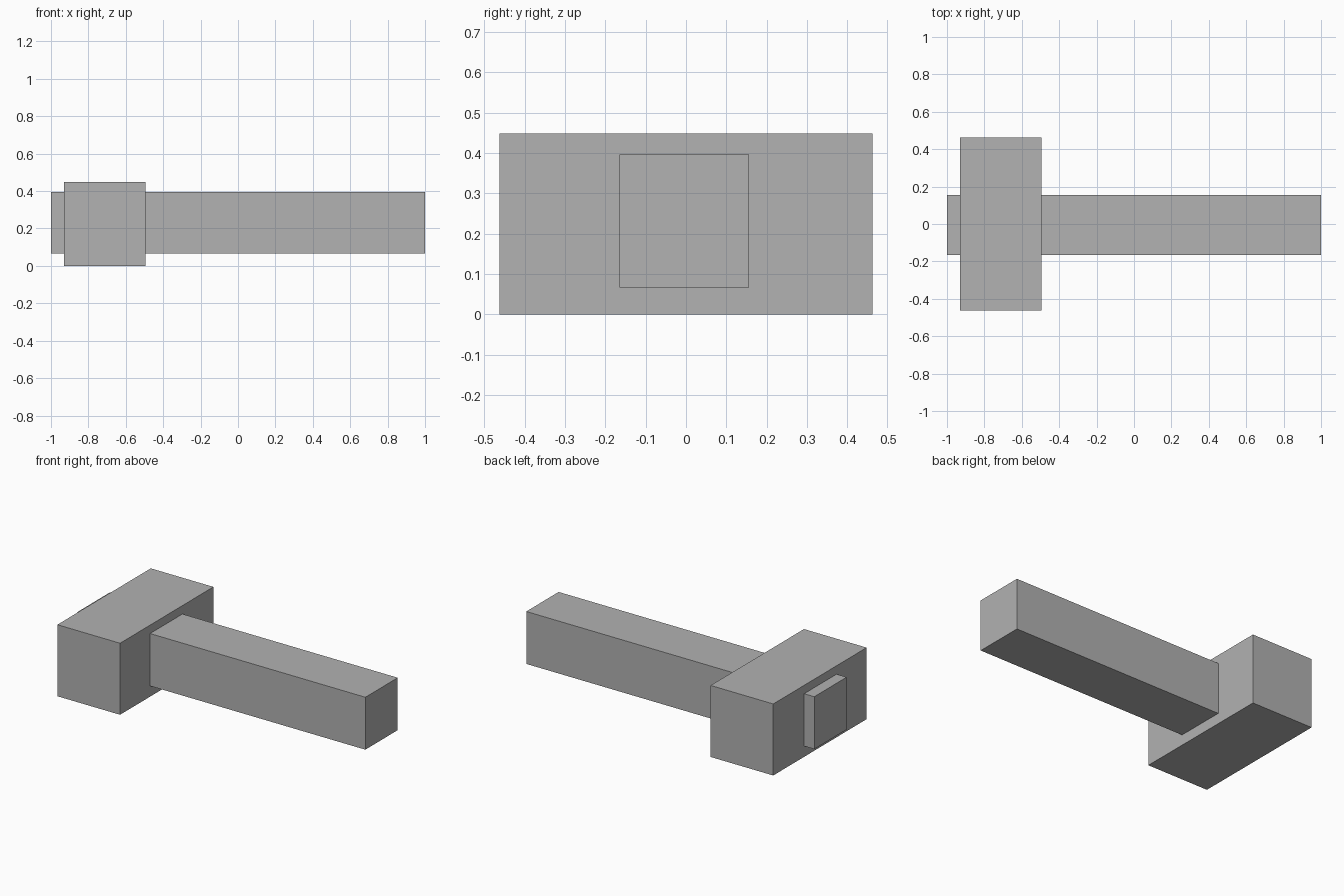
import bpy
from mathutils import Vector

# Remove the default cube
cube = bpy.data.objects.get("Cube")
if cube:
    bpy.data.objects.remove(cube, do_unlink=True)

# Single plain grey
grey = bpy.data.materials.new("plain_grey")
grey.use_nodes = True
colour = (0.445, 0.445, 0.445, 1.0)
grey.diffuse_color = colour
grey.node_tree.nodes["Principled BSDF"].inputs["Base Color"].default_value = colour


def box(name, low, high):
    """Flat-faced box spanning two opposite corners."""
    low, high = Vector(low), Vector(high)
    bpy.ops.mesh.primitive_cube_add(size=1, location=(low + high) / 2)
    obj = bpy.context.object
    obj.name = name
    obj.scale = high - low
    bpy.ops.object.transform_apply(location=False, rotation=False, scale=True)
    obj.data.materials.append(grey)
    return obj


# Wide block head, with the handle passing right through it
box("hammer_head", (-0.93, -0.463, 0), (-0.495, 0.463, 0.449))
box("handle", (-1, -0.165, 0.067), (1, 0.156, 0.396))
